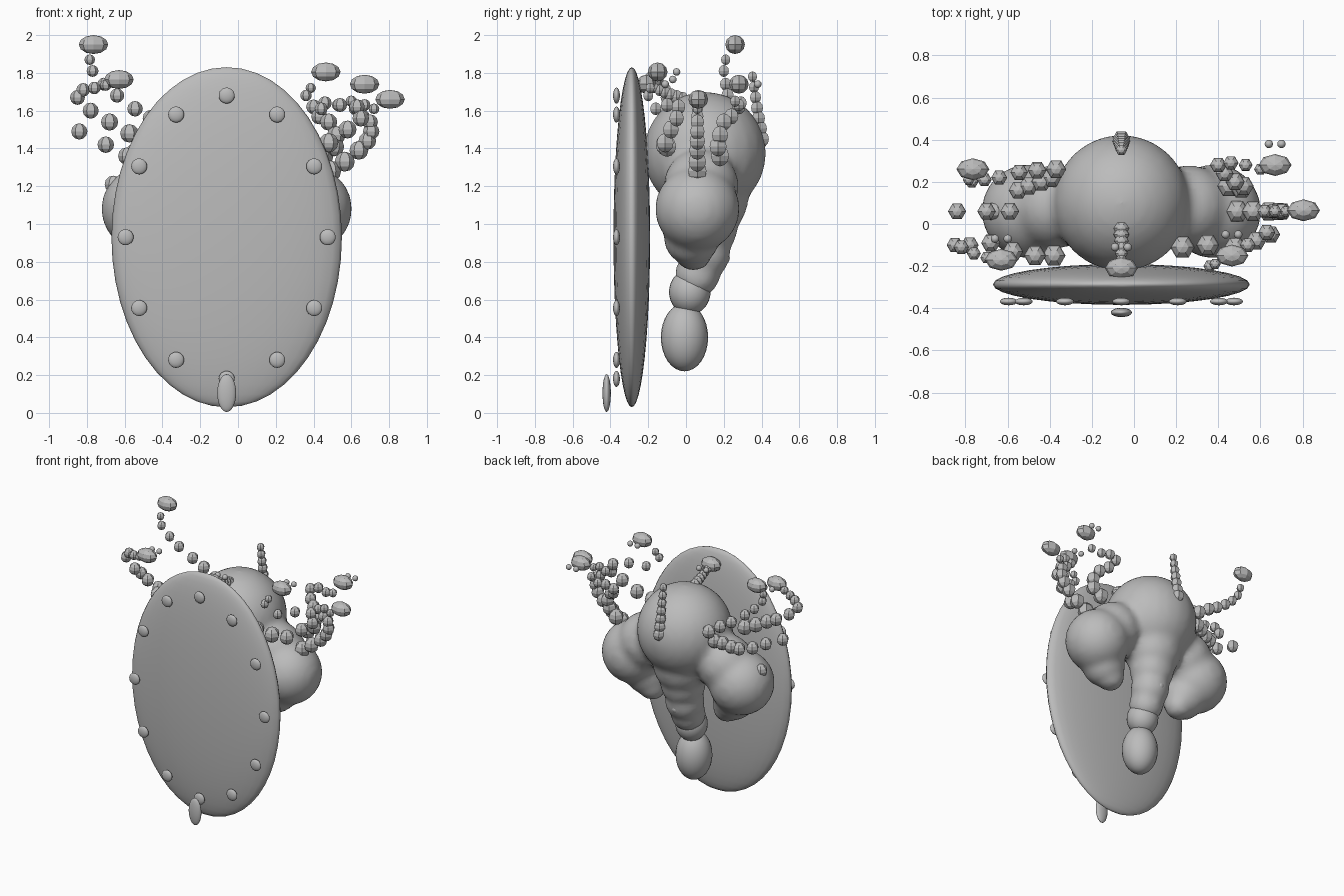
import bpy
from math import sin, cos, radians

cube = bpy.data.objects.get("Cube")
if cube:
    bpy.data.objects.remove(cube)

grey = bpy.data.materials.new("plain grey")
grey.use_nodes = True
GREY = (0.5, 0.5, 0.5, 1)
grey.diffuse_color = GREY
grey.node_tree.nodes["Principled BSDF"].inputs["Base Color"].default_value = GREY

CX = -0.06  # symmetry plane of the creature


def ball(name, loc, radii, segs=24, rings=16, smooth=True, turn=0, tilt=0):
    bpy.ops.mesh.primitive_uv_sphere_add(segments=segs, ring_count=rings, radius=1, location=loc)
    ob = bpy.context.object
    ob.name = name
    ob.scale = radii if isinstance(radii, tuple) else (radii,) * 3
    ob.rotation_euler = (radians(tilt), 0, radians(turn))
    bpy.ops.object.transform_apply(location=False, rotation=True, scale=True)
    ob.data.materials.append(grey)
    if smooth:
        bpy.ops.object.shade_smooth()
    return ob


def join(name, parts):
    bpy.ops.object.select_all(action='DESELECT')
    for p in parts:
        p.select_set(True)
    bpy.context.view_layer.objects.active = parts[0]
    bpy.ops.object.join()
    parts[0].name = name
    return parts[0]


# Shield with a ring of studs and a pendant
ball("shield", (CX, -0.287, 0.93), (0.61, 0.097, 0.90), 32, 24)
for i in range(12):
    a = radians(30 * i)
    ball("shield_stud", (CX + 0.535 * cos(a), -0.368, 0.93 + 0.75 * sin(a)), (0.042, 0.018, 0.042))
ball("shield_pendant", (CX, -0.42, 0.105), (0.05, 0.022, 0.1))

# Body: overlapping lumps melted into one skin
lumps = [ball("lump", (CX, y, z), r) for y, z, r in
         [(0.1, 1.375, 0.325), (0.13, 1.13, 0.2), (0.12, 0.98, 0.155),
          (0.1, 0.84, 0.135), (0.06, 0.73, 0.12)]]
for s in (-1, 1):
    for x, y, z, r in [(0.44, 0.06, 1.08, 0.225), (0.32, 0.08, 1.2, 0.2),
                       (0.36, 0.03, 0.93, 0.15), (0.31, 0.04, 0.85, 0.1)]:
        lumps.append(ball("lump", (CX + s * x, y, z), r))
body = join("body", lumps)
skin = body.modifiers.new("skin", 'REMESH')
skin.mode = 'VOXEL'
skin.voxel_size = 0.025
skin.use_smooth_shade = True
melt = body.modifiers.new("melt", 'SMOOTH')
melt.factor = 0.5
melt.iterations = 6

# Tail below the body
ball("tail_joint", (CX, 0.02, 0.64), (0.11, 0.11, 0.12))
ball("tail_tip", (CX, -0.008, 0.4), (0.125, 0.125, 0.18))
ball("tail_knob", (CX, 0.2, 0.82), 0.032)


def tentacle(name, path, r0, r1, eye=None, pupils=False):
    """Faceted beads shrinking along a path, with an optional flattened eye."""
    n = len(path) - 1
    beads = [ball("bead", p, r0 + (r1 - r0) * i / n, 6, 6, False, 30)
             for i, p in enumerate(path)]
    join(name, beads)
    if eye:
        ball(name + "_eye", eye, (0.078, 0.052, 0.05), 8, 6, False)
    if pupils:
        for s in (-1, 1):
            ball(name + "_pupil", (eye[0] + 0.03 * s, eye[1] + 0.1, eye[2]), 0.02, 12, 8)


tentacle("left_middle_tentacle",
         [(.49, .06, 1.28), (.565, .06, 1.33), (.64, .06, 1.39), (.685, .06, 1.44),
          (.705, .06, 1.49), (.70, .06, 1.54), (.66, .06, 1.57), (.62, .06, 1.61),
          (.67, .06, 1.63), (.72, .06, 1.61)], .056, .028, (.805, .065, 1.66))
tentacle("left_back_tentacle",
         [(.45, .18, 1.36), (.51, .17, 1.41), (.52, .18, 1.47), (.48, .2, 1.54),
          (.43, .24, 1.57), (.4, .28, 1.62), (.46, .29, 1.64), (.53, .28, 1.63),
          (.6, .26, 1.65)], .055, .03, (.67, .28, 1.74), True)
tentacle("left_front_tentacle",
         [(.23, -.11, 1.42), (.35, -.1, 1.41), (.48, -.11, 1.43), (.58, -.08, 1.5),
          (.65, -.05, 1.56), (.63, -.04, 1.62), (.54, -.1, 1.63), (.44, -.16, 1.61),
          (.36, -.2, 1.68), (.385, -.19, 1.72)], .058, .027, (.465, -.15, 1.805), True)
tentacle("right_middle_tentacle",
         [(-.66, .06, 1.21), (-.59, .06, 1.36), (-.7, .06, 1.42), (-.84, .06, 1.49)], .046, .043)
tentacle("right_inner_tentacle",
         [(-.39, .22, 1.42), (-.44, .2, 1.41), (-.5, .18, 1.39), (-.55, .16, 1.38)], .05, .045)
tentacle("right_back_tentacle",
         [(-.37, .26, 1.5), (-.46, .255, 1.56), (-.545, .245, 1.61), (-.64, .22, 1.68),
          (-.71, .21, 1.74), (-.77, .2, 1.81), (-.785, .21, 1.87)], .048, .028, (-.765, .26, 1.95))
tentacle("right_front_tentacle",
         [(-.38, -.15, 1.38), (-.47, -.15, 1.42), (-.575, -.13, 1.48), (-.68, -.09, 1.54),
          (-.78, -.1, 1.6), (-.85, -.1, 1.67), (-.82, -.11, 1.71), (-.76, -.14, 1.72),
          (-.7, -.16, 1.735)], .055, .03, (-.63, -.17, 1.765), True)
tentacle("head_front_tentacle",
         [(CX, -.02 - .03 * i, 1.66 + .012 * i) for i in range(6)], .04, .028,
         (CX, -.21, 1.74), True)
tentacle("head_back_tentacle",
         [(CX, .4 - .008 * i, 1.45 + .055 * i) for i in range(7)], .045, .028)
